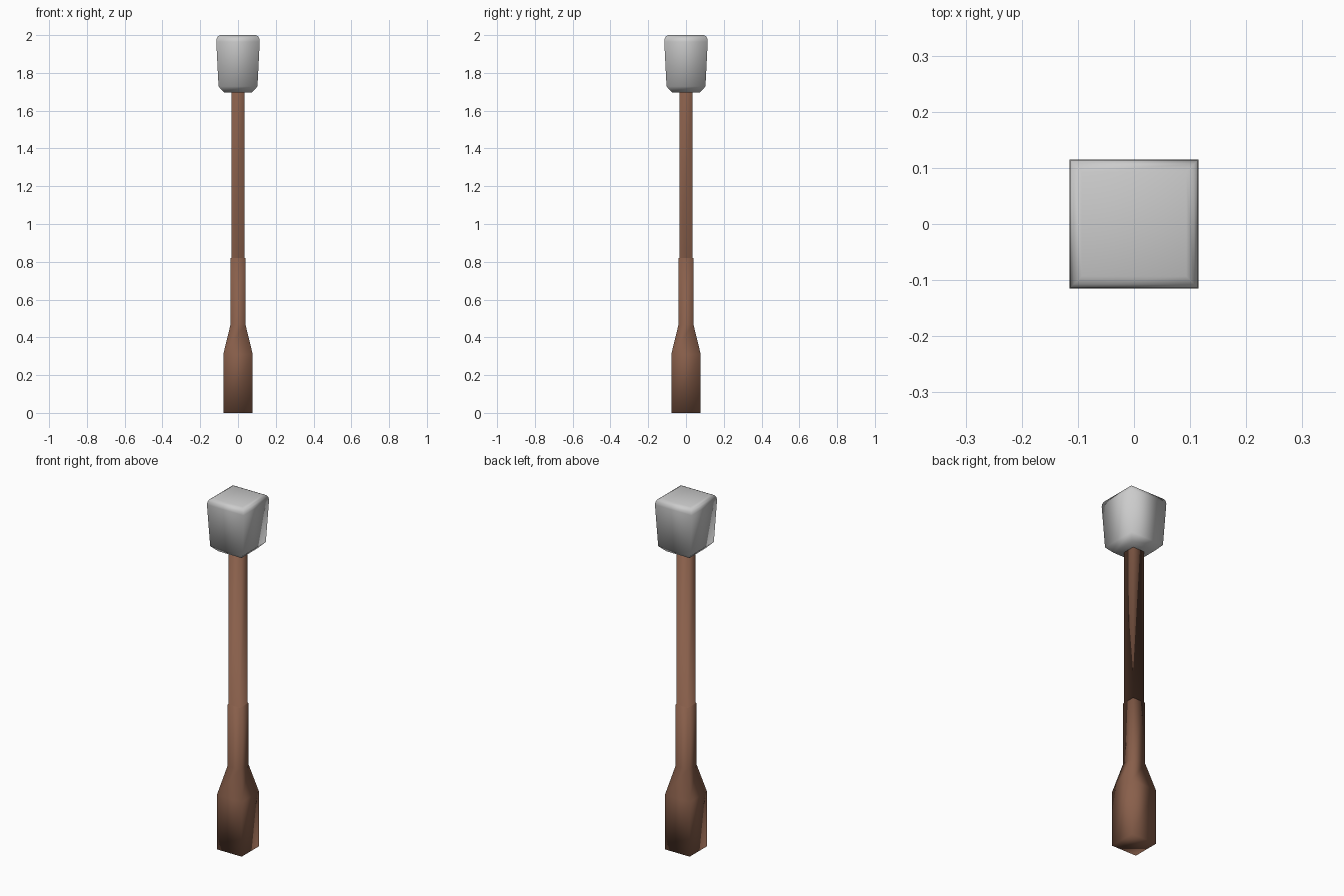
import bpy, bmesh

if "Cube" in bpy.data.objects:
    bpy.data.objects.remove(bpy.data.objects["Cube"])


def square_loft(name, profile, color=None):
    """Stack square rings from (half width, height) pairs and cap both ends."""
    bm = bmesh.new()
    rings = []
    for h, z in profile:
        rings.append([bm.verts.new((sx * h, sy * h, z))
                      for sx, sy in ((-1, -1), (1, -1), (1, 1), (-1, 1))])
    for a, b in zip(rings, rings[1:]):
        for i in range(4):
            j = (i + 1) % 4
            bm.faces.new((a[i], a[j], b[j], b[i]))
    bm.faces.new(rings[0][::-1])
    bm.faces.new(rings[-1])
    for f in bm.faces:
        f.smooth = True
    mesh = bpy.data.meshes.new(name)
    bm.to_mesh(mesh)
    bm.free()
    obj = bpy.data.objects.new(name, mesh)
    bpy.context.collection.objects.link(obj)
    if color:
        mat = bpy.data.materials.new(name + "_paint")
        mat.diffuse_color = color
        mat.use_nodes = True
        mat.node_tree.nodes["Principled BSDF"].inputs["Base Color"].default_value = mat.diffuse_color
        mesh.materials.append(mat)
    return obj


# Brown post: wide foot, tapered shoulder, slim shaft with a tiny step
square_loft("post", [(0.078, 0.0), (0.078, 0.31), (0.039, 0.47), (0.039, 0.82),
                     (0.035, 0.82), (0.035, 1.70)], (0.25, 0.115, 0.07, 1))

# Grey lamp head: chamfered underside, flaring sides, rounded top rim
square_loft("lamp_head", [(0.072, 1.695), (0.103, 1.728), (0.115, 1.965),
                          (0.113, 1.98), (0.107, 1.993), (0.093, 2.0)])
